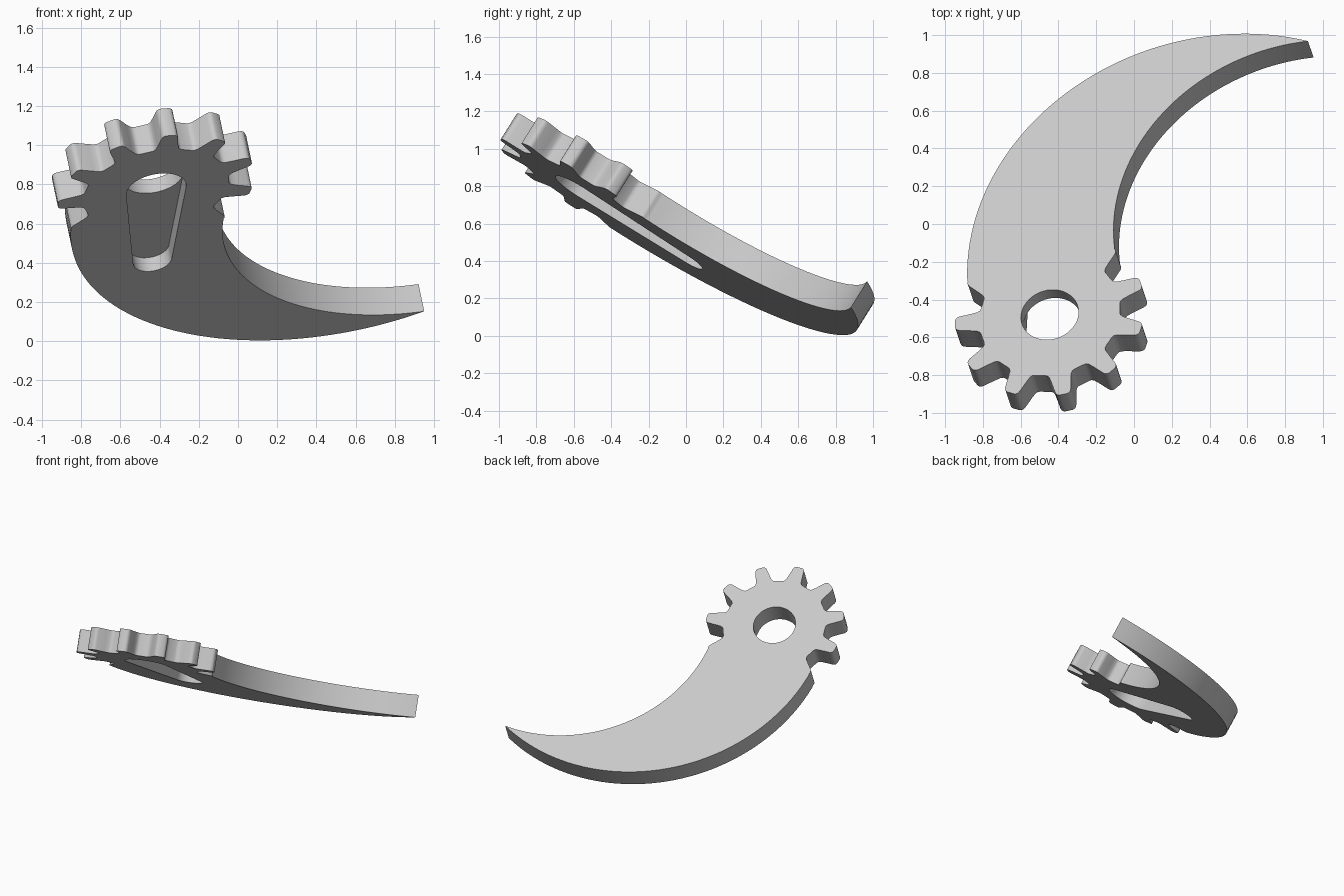
import bpy, bmesh
from math import sin, cos, pi, atan2, acos, radians
from mathutils import Vector, Matrix

cube = bpy.data.objects.get("Cube")
if cube:
    bpy.data.objects.remove(cube, do_unlink=True)

grey = bpy.data.materials.new("light_grey")
grey.use_nodes = True
grey.diffuse_color = (0.58, 0.58, 0.58, 1)
grey.node_tree.nodes["Principled BSDF"].inputs["Base Color"].default_value = grey.diffuse_color

THICK = 0.166
HUB = Vector((-0.394, -0.563))
BORE = 0.155
TEETH = 11
PITCH = 2 * pi / TEETH
FIRST = radians(-206.3)

# Tilted frame: the plate lies in local XY with its upper face at local z = 0
normal = Vector((-0.21, 0.625, 1)).normalized()
ax = Vector((1, 0, 0.21)).normalized()
ay = normal.cross(ax)
frame = Matrix((ax, ay, normal)).transposed().to_4x4()
frame.translation = (0, 0, 0.703)


def polar(centre, r, ang):
    return centre + Vector((r * cos(ang), r * sin(ang)))


def sweep(centre, r, a0, a1, n):
    return [polar(centre, r, a0 + (a1 - a0) * i / n) for i in range(n + 1)]


def arc(p, q, r, n=48):
    """Clockwise minor arc from p to q."""
    half = (q - p) / 2
    side = Vector((half.y, -half.x)).normalized()
    c = p + half + side * (r * r - half.length_squared) ** 0.5
    a0, a1 = (atan2(*(v - c).yx) for v in (p, q))
    if a1 > a0:
        a1 -= 2 * pi
    return sweep(c, r, a0, a1, n)


def prism(name, outline, z0, z1):
    bm = bmesh.new()
    face = bm.faces.new([bm.verts.new((p.x, p.y, z0)) for p in outline])
    top = bmesh.ops.extrude_face_region(bm, geom=[face])["geom"]
    bmesh.ops.translate(bm, vec=(0, 0, z1 - z0),
                        verts=[g for g in top if isinstance(g, bmesh.types.BMVert)])
    bmesh.ops.recalc_face_normals(bm, faces=bm.faces)
    mesh = bpy.data.meshes.new(name)
    bm.to_mesh(mesh)
    bm.free()
    mesh.materials.append(grey)
    obj = bpy.data.objects.new(name, mesh)
    bpy.context.collection.objects.link(obj)
    obj.matrix_world = frame
    return obj


# Half tooth from root to tip: (radius, half width)
flank = [(0.37, 0.078), (0.376, 0.067), (0.39, 0.059), (0.42, 0.053),
         (0.485, 0.043), (0.497, 0.039), (0.506, 0.031), (0.51, 0.02)]


def half_tooth(index, side):
    d = polar(Vector((0, 0)), 1, FIRST + index * PITCH)
    t = Vector((-d.y, d.x)) * side
    return [HUB + d * r + t * w for r, w in flank]


# Outline: toothed rim, whose first and last teeth run into the curved blade
rim = half_tooth(0, 1)[::-1]
for i in range(1, TEETH - 3):
    rim += half_tooth(i, -1) + half_tooth(i, 1)[::-1]
rim += half_tooth(TEETH - 3, -1)
tip = Vector((0.817, 1.135))
inner = arc(Vector((-0.091, -0.139)), tip, 1.068)
outer = arc(Vector((-0.866, -0.334)), tip, 1.345)
plate = prism("toothed_blade", rim + inner + outer[-2::-1], -THICK, 0)

# Round through hole
bore = prism("bore_cutter", sweep(HUB, BORE, 0, 2 * pi, 64)[:-1], -THICK - 0.1, 0.1)

# Tapered recess in the underside, half as deep as the plate
END, END_R = Vector((-0.487, 0.104)), 0.1
along = END - HUB
heading = atan2(along.y, along.x)
beta = acos((BORE - END_R) / along.length)
recess = (sweep(HUB, BORE, heading + beta, heading + 2 * pi - beta, 40)
          + sweep(END, END_R, heading - beta, heading + beta, 32))
slot = prism("recess_cutter", recess, -THICK - 0.1, -THICK / 2)

# Cut the hole and recess, then shade
bpy.ops.object.select_all(action="DESELECT")
bpy.context.view_layer.objects.active = plate
plate.select_set(True)
for cutter in (slot, bore):
    cutter.hide_render = True
    mod = plate.modifiers.new(cutter.name, "BOOLEAN")
    mod.operation, mod.solver, mod.object = "DIFFERENCE", "EXACT", cutter
    bpy.ops.object.modifier_apply(modifier=mod.name)
for cutter in (slot, bore):
    bpy.data.objects.remove(cutter, do_unlink=True)
bpy.ops.object.shade_smooth_by_angle(angle=radians(35))
